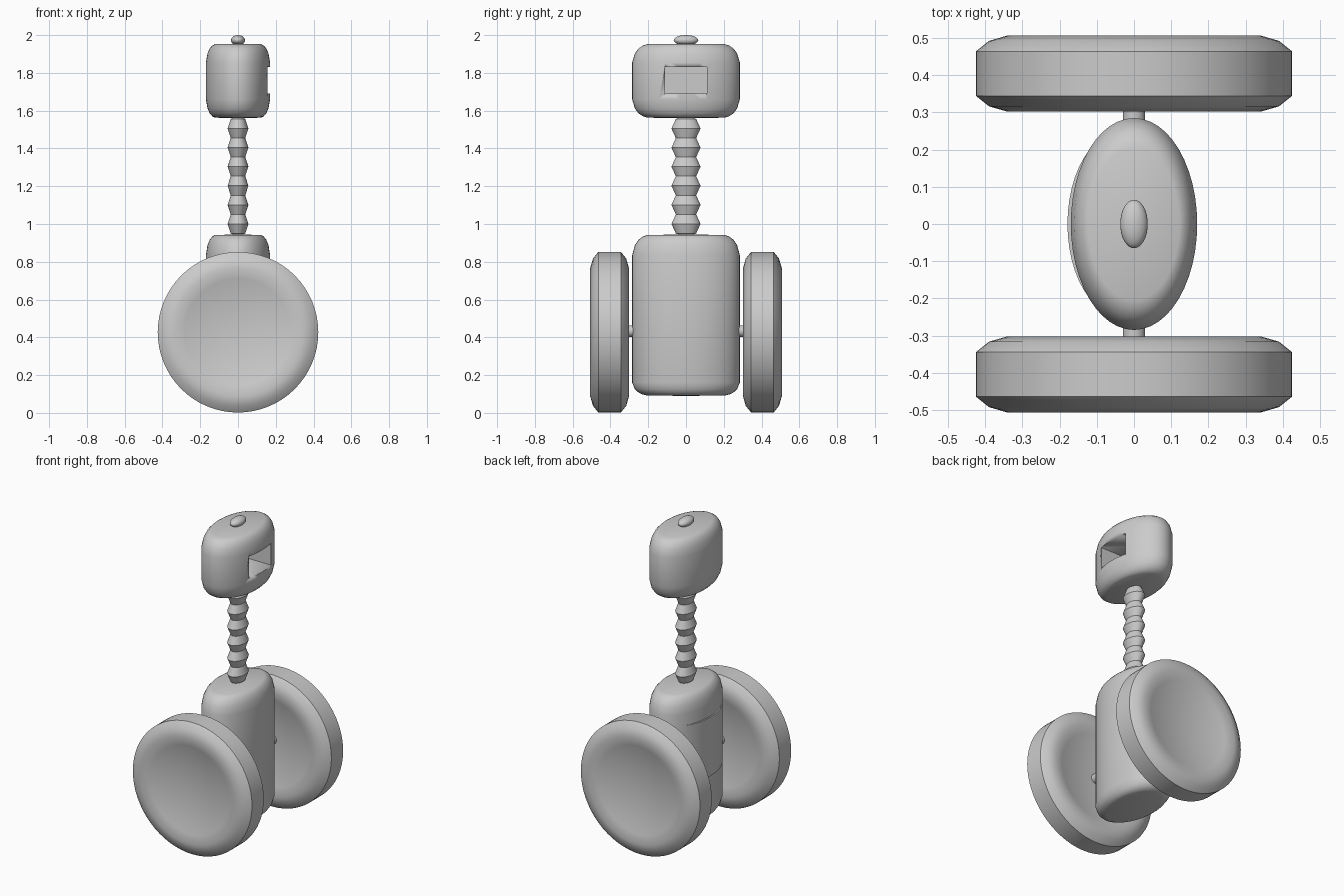
import bpy, bmesh, math
from mathutils import Matrix

if "Cube" in bpy.data.objects:
    bpy.data.objects.remove(bpy.data.objects["Cube"])

grey = bpy.data.materials.new("plain_grey")
grey.use_nodes = True
grey.diffuse_color = (0.6, 0.6, 0.6, 1)
grey.node_tree.nodes["Principled BSDF"].inputs["Base Color"].default_value = (0.6, 0.6, 0.6, 1)


def finish(name, bm, angle=35):
    bmesh.ops.recalc_face_normals(bm, faces=bm.faces)
    mesh = bpy.data.meshes.new(name)
    bm.to_mesh(mesh)
    bm.free()
    mesh.materials.append(grey)
    obj = bpy.data.objects.new(name, mesh)
    bpy.context.collection.objects.link(obj)
    bpy.ops.object.select_all(action='DESELECT')
    obj.select_set(True)
    bpy.context.view_layer.objects.active = obj
    bpy.ops.object.shade_smooth_by_angle(angle=math.radians(angle))
    return obj


def lathe(name, profile, sx=1, sy=1, segments=48, matrix=Matrix(), angle=35):
    """Elliptical lathe around z; profile holds (radius, height) pairs."""
    bm = bmesh.new()
    rings = []
    for r, z in profile:
        count = 1 if r == 0 else segments
        rings.append([bm.verts.new((r * sx * math.cos(math.tau * i / segments),
                                    r * sy * math.sin(math.tau * i / segments), z))
                      for i in range(count)])
    for a, b in zip(rings, rings[1:]):
        for i in range(segments):
            j = (i + 1) % segments
            if len(a) == 1:
                bm.faces.new((a[0], b[i], b[j]))
            elif len(b) == 1:
                bm.faces.new((a[i], b[0], a[j]))
            else:
                bm.faces.new((a[i], a[j], b[j], b[i]))
    bm.transform(matrix)
    return finish(name, bm, angle)


def capsule(bottom, top, low_round, high_round):
    """Rounded cylinder profile with nearly flat ends."""
    edge = [(0, 0), (0.72, 0.03), (0.8, 0.1), (0.88, 0.25), (0.95, 0.52), (1, 1)]
    return ([(r, bottom + low_round * d) for r, d in edge]
            + [(r, top - high_round * d) for r, d in reversed(edge)])


# Body and the slightly raised panel on its -x side
lathe("body", capsule(0.09, 0.945, 0.07, 0.11), 0.17, 0.285)
lathe("body_panel", [(0, 0.38), (1, 0.38), (1, 0.76), (0, 0.76)], 0.148, 0.25,
      matrix=Matrix.Translation((-0.031, 0, 0)))

# Ribbed neck
ribs = [(0.7 if i % 2 == 0 else 1, 0.95 + 0.0505 * i) for i in range(13)]
lathe("neck", [(0, 0.93)] + ribs + [(0, 1.58)], 0.055, 0.077, 32, angle=30)

# Head with a deep rectangular opening facing +x
head = lathe("head", capsule(1.56, 1.955, 0.1, 0.1), 0.17, 0.285)
bm = bmesh.new()
bmesh.ops.create_cube(bm, size=1, matrix=Matrix.Translation((0.1, 0, 1.76))
                      @ Matrix.Diagonal((0.3, 0.22, 0.14, 1)))
cutter = finish("opening_cutter", bm)
cutter.hide_render = True
cutter.hide_set(True)
cut = head.modifiers.new("opening", 'BOOLEAN')
cut.operation = 'DIFFERENCE'
cut.solver = 'EXACT'
cut.object = cutter
bpy.context.view_layer.objects.active = head
bpy.ops.object.modifier_apply(modifier="opening")
bpy.data.objects.remove(cutter)

# Knob on top of the head
knob = [(math.sin(math.pi * i / 12) if 0 < i < 12 else 0,
         1.973 - 0.027 * math.cos(math.pi * i / 12)) for i in range(13)]
lathe("top_knob", knob, 0.037, 0.065, 32)

# Wheels with dished sides, joined by an axle
turn = Matrix.Rotation(math.radians(-90), 4, 'X')
dish = [(0.34 * i / 6, 0.1025 - 0.05 * (1 - (i / 6) ** 2)) for i in range(7)]
half = dish + [(0.39, 0.088), (0.425, 0.06)]
tyre = [(r, -h) for r, h in half] + [(r, h) for r, h in reversed(half)]
for name, side in (("front_wheel", -1), ("back_wheel", 1)):
    lathe(name, tyre, segments=64, angle=50,
          matrix=Matrix.Translation((0, side * 0.4045, 0.427)) @ turn)
lathe("axle", [(0, -0.38), (0.03, -0.38), (0.03, 0.38), (0, 0.38)], segments=24,
      matrix=Matrix.Translation((0, 0, 0.433)) @ turn)
